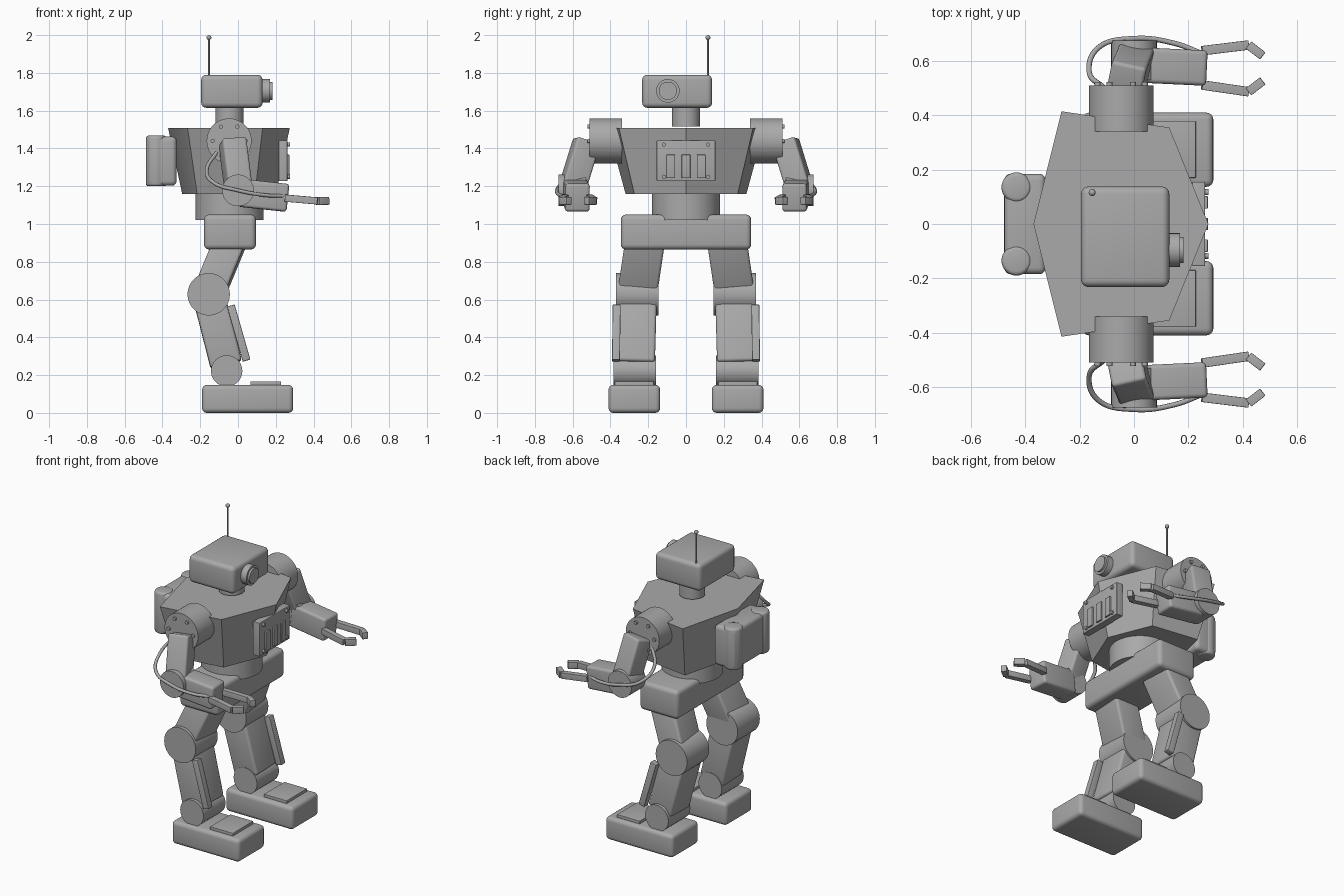
import bpy, bmesh, math
from mathutils import Vector, Matrix

if "Cube" in bpy.data.objects:
    bpy.data.objects.remove(bpy.data.objects["Cube"])

grey = bpy.data.materials.new("plain_grey")
grey.diffuse_color = (0.4, 0.4, 0.4, 1)
grey.use_nodes = True
grey.node_tree.nodes["Principled BSDF"].inputs["Base Color"].default_value = grey.diffuse_color


def finish(name, bm):
    bmesh.ops.recalc_face_normals(bm, faces=bm.faces)
    me = bpy.data.meshes.new(name)
    bm.to_mesh(me)
    bm.free()
    me.materials.append(grey)
    ob = bpy.data.objects.new(name, me)
    bpy.context.scene.collection.objects.link(ob)
    return ob


def block(name, lo, hi, bevel=0.0, matrix=None):
    """Box between two corners, with rounded edges."""
    lo, hi = Vector(lo), Vector(hi)
    bm = bmesh.new()
    bmesh.ops.create_cube(bm, size=1)
    size = hi - lo
    bmesh.ops.scale(bm, vec=[abs(v) for v in size], verts=bm.verts)
    bmesh.ops.translate(bm, vec=(lo + hi) / 2, verts=bm.verts)
    if bevel:
        bmesh.ops.bevel(bm, geom=bm.edges[:], offset=bevel, segments=4,
                        profile=0.5, affect='EDGES')
    if matrix:
        bm.transform(matrix)
    return finish(name, bm)


def limb(name, a, b, width, depth, bevel=0.0, front=(1, 0, 0)):
    """Box running from a to b; depth is measured along the front hint."""
    a, b = Vector(a), Vector(b)
    z = (b - a).normalized()
    x = Vector(front)
    x = (x - z * x.dot(z)).normalized()
    y = z.cross(x)
    m = Matrix.Translation(a) @ Matrix((x, y, z)).transposed().to_4x4()
    return block(name, (-depth / 2, -width / 2, 0),
                 (depth / 2, width / 2, (b - a).length), bevel, m)


def rod(name, a, b, r, n=40, bevel=0.0):
    """Cylinder running from a to b."""
    a, b = Vector(a), Vector(b)
    bm = bmesh.new()
    bmesh.ops.create_cone(bm, cap_ends=True, segments=n, radius1=r, radius2=r,
                          depth=(b - a).length)
    if bevel:
        rims = [e for e in bm.edges if abs(e.verts[0].co.z - e.verts[1].co.z) < 1e-5]
        bmesh.ops.bevel(bm, geom=rims, offset=bevel, segments=3, profile=0.5,
                        affect='EDGES')
    bm.transform(Matrix.Translation((a + b) / 2) @
                 (b - a).to_track_quat('Z', 'Y').to_matrix().to_4x4())
    return finish(name, bm)


# Head, lens, antenna and neck
block("head", (-0.195, -0.232, 1.615), (0.13, 0.138, 1.79), 0.027)
rod("lens_housing", (0.1, -0.096, 1.705), (0.17, -0.096, 1.705), 0.062)
rod("lens", (0.15, -0.096, 1.705), (0.183, -0.096, 1.705), 0.048)
rod("antenna", (-0.154, 0.116, 1.78), (-0.154, 0.116, 1.99), 0.005, 12)
bm = bmesh.new()
bmesh.ops.create_uvsphere(bm, u_segments=16, v_segments=10, radius=0.013,
                          matrix=Matrix.Translation((-0.154, 0.116, 1.987)))
finish("antenna_tip", bm)
rod("neck", (-0.045, 0, 1.515), (-0.045, 0, 1.64), 0.075)

# Torso: six-sided, tapering downwards
outline = [(-0.267, 0.415), (-0.37, 0), (-0.267, -0.415),
           (0.13, -0.355), (0.274, 0), (0.13, 0.355)]
bm = bmesh.new()
top = [bm.verts.new((x, y, 1.508)) for x, y in outline]
low = [bm.verts.new((-0.045 + (x + 0.045) * 0.77, y * 0.77, 1.158)) for x, y in outline]
bm.faces.new(top)
bm.faces.new(low[::-1])
for i in range(6):
    j = (i + 1) % 6
    bm.faces.new((top[i], low[i], low[j], top[j]))
finish("torso", bm)

# Chest panel with ribs and corner rivets
block("chest_panel", (0.215, -0.155, 1.227), (0.262, 0.155, 1.443), 0.004)
for y in (-0.08, 0, 0.08):
    block("panel_rib", (0.255, y - 0.023, 1.243), (0.272, y + 0.023, 1.367), 0.003)
for y in (-0.117, 0.117):
    for z in (1.25, 1.42):
        rod("panel_rivet", (0.255, y, z), (0.274, y, z), 0.011, 16)

# Backpack with two upright tanks
block("backpack", (-0.478, -0.185, 1.203), (-0.325, 0.185, 1.463), 0.025)
for y in (-0.135, 0.135):
    rod("backpack_tank", (-0.433, y, 1.2), (-0.433, y, 1.468), 0.055, 32, 0.015)

# Waist and pelvis
rod("waist", (-0.045, 0, 1.02), (-0.045, 0, 1.165), 0.18, 56)
block("pelvis", (-0.18, -0.345, 0.865), (0.095, 0.345, 1.05), 0.027)

for s, side in ((-1, "right"), (1, "left")):
    # Shoulder with a ring of bolts
    rod(side + "_shoulder", (-0.047, s * 0.34, 1.44), (-0.047, s * 0.51, 1.44), 0.119, 48)
    for k in range(6):
        a = k * math.pi / 3
        x, z = -0.047 + 0.087 * math.cos(a), 1.44 + 0.087 * math.sin(a)
        rod(side + "_shoulder_bolt", (x, s * 0.5, z), (x, s * 0.522, z), 0.011, 12)

    # Arm
    limb(side + "_upper_arm", (-0.03, s * 0.525, 1.44), (0.005, s * 0.61, 1.165),
         0.13, 0.13, 0.014, (1, -0.2 * s, 0))
    rod(side + "_elbow", (0, s * 0.53, 1.178), (0, s * 0.675, 1.178), 0.084)
    limb(side + "_forearm", (0.01, s * 0.586, 1.165), (0.262, s * 0.574, 1.138),
         0.13, 0.148, 0.016, (0, 0, 1))

    # Gripper fingers and bent tips
    for k in (-1, 1):
        base = (0.25, s * (0.575 + k * 0.063), 1.137)
        knuckle = (0.422, s * (0.573 + k * 0.086), 1.122)
        tip = (0.474, s * (0.573 + k * 0.046), 1.123)
        limb(side + "_finger", base, knuckle, 0.035, 0.038, 0.002, (0, 0, 1))
        limb(side + "_fingertip", knuckle, tip, 0.033, 0.042, 0.002, (0, 0, 1))

    # Hose from shoulder to forearm
    cu = bpy.data.curves.new("hose", 'CURVE')
    cu.dimensions = '3D'
    cu.bevel_depth = 0.01
    cu.bevel_resolution = 2
    cu.use_fill_caps = True
    pts = [(-0.11, 0.5, 1.385), (-0.165, 0.56, 1.29), (-0.13, 0.65, 1.22),
           (0, 0.683, 1.178), (0.15, 0.665, 1.152), (0.245, 0.63, 1.148)]
    sp = cu.splines.new('BEZIER')
    sp.bezier_points.add(len(pts) - 1)
    for p, (x, y, z) in zip(sp.bezier_points, pts):
        p.co = (x, s * y, z)
        p.handle_left_type = p.handle_right_type = 'AUTO'
    cu.materials.append(grey)
    hose = bpy.data.objects.new(side + "_hose", cu)
    bpy.context.scene.collection.objects.link(hose)

    # Leg
    limb(side + "_thigh", (-0.035, s * 0.215, 0.92), (-0.155, s * 0.258, 0.63),
         0.21, 0.165, 0.016)
    rod(side + "_knee", (-0.155, s * 0.145, 0.628), (-0.155, s * 0.37, 0.628), 0.112, 48)
    limb(side + "_shin", (-0.15, s * 0.255, 0.6), (-0.062, s * 0.265, 0.255),
         0.2, 0.17, 0.016)
    limb(side + "_shin_strut", (-0.038, s * 0.367, 0.568), (0.045, s * 0.371, 0.277),
         0.042, 0.042, 0.004)
    rod(side + "_ankle", (-0.06, s * 0.16, 0.222), (-0.06, s * 0.384, 0.222), 0.083)

    # Foot with a raised instep plate
    block(side + "_foot", (-0.19, s * 0.137, 0), (0.292, s * 0.41, 0.148), 0.025)
    block(side + "_instep_plate", (0.065, s * 0.17, 0.14), (0.228, s * 0.378, 0.166), 0.003)

# Smooth the rounded parts while keeping hard edges crisp
for ob in bpy.context.scene.objects:
    if ob.type == 'MESH':
        ob.select_set(True)
        bpy.context.view_layer.objects.active = ob
bpy.ops.object.shade_smooth_by_angle(angle=math.radians(35))
